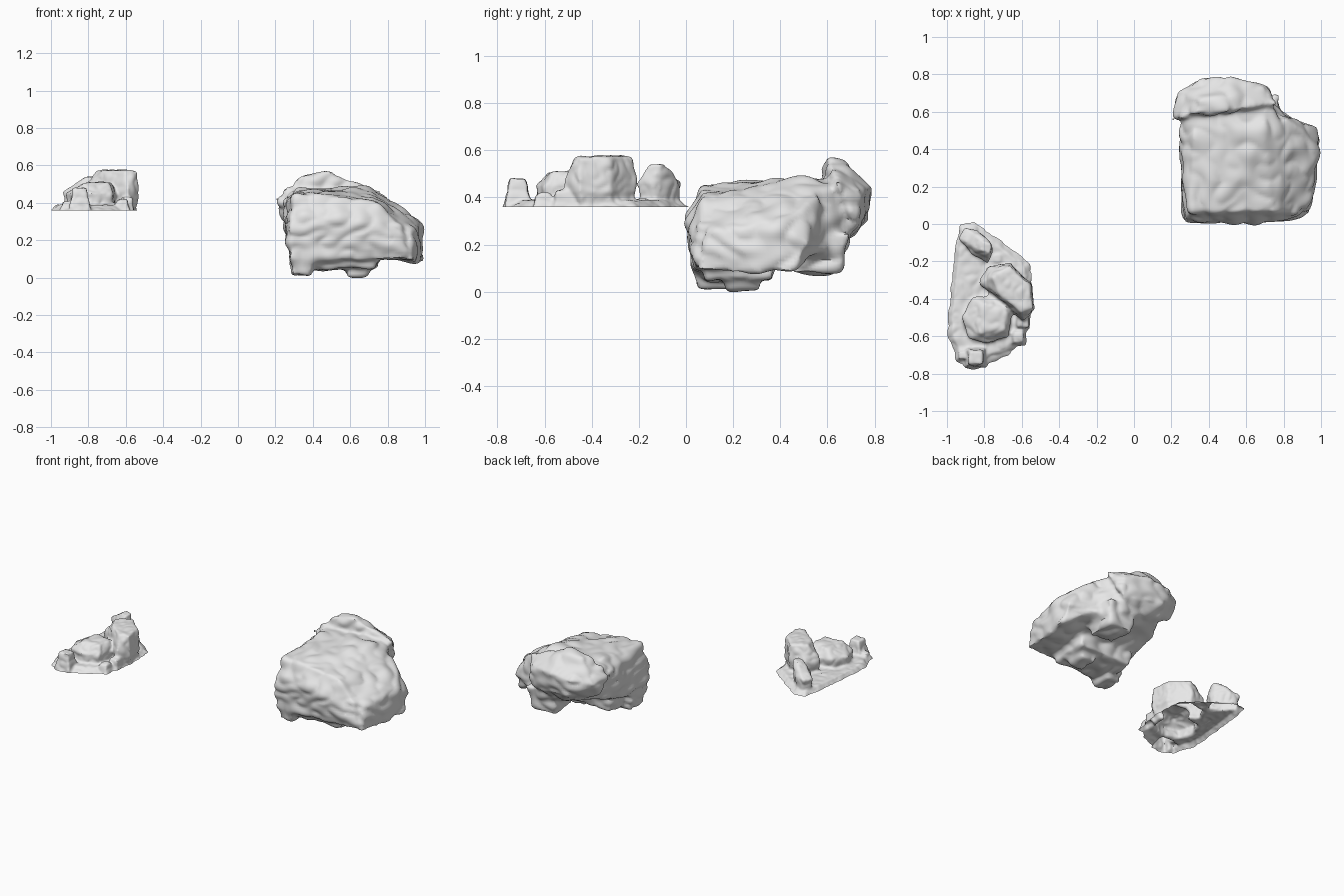
import bpy
import bmesh
from mathutils import Vector, noise

cube = bpy.data.objects.get("Cube")
if cube:
    bpy.data.objects.remove(cube)

GREY = (0.8, 0.8, 0.8, 1.0)
stone = bpy.data.materials.new("stone grey")
stone.use_nodes = True
stone.diffuse_color = GREY
stone.node_tree.nodes["Principled BSDF"].inputs["Base Color"].default_value = GREY


def block(low, high, bottom=1.0, top=1.0):
    """Corner points of a box whose bottom or top end may be narrowed."""
    low, high = Vector(low), Vector(high)
    corners = [(low.x, low.y), (high.x, low.y), (high.x, high.y), (low.x, high.y)]
    return prism(corners, low.z, high.z, bottom, top)


def prism(outline, low, high, bottom=1.0, top=1.0):
    """Points of an outline at two heights, narrowed towards its middle."""
    cx = sum(p[0] for p in outline) / len(outline)
    cy = sum(p[1] for p in outline) / len(outline)
    return [(cx + (x - cx) * taper, cy + (y - cy) * taper, z)
            for z, taper in ((low, bottom), (high, top)) for x, y in outline]


def weathering(point, scale, strata):
    """Broad swells plus creased layers."""
    q = Vector((point.x, point.y, point.z * strata)) * scale
    return 0.5 * noise.noise(q) + abs(noise.noise(q * 1.7)) - 0.25


def rock(name, chunks, voxel, softness, lump, scale, strata=1.0, floor=None):
    """Fuse convex chunks into one stone and weather its surface."""
    bm = bmesh.new()
    for points in chunks:
        verts = [bm.verts.new(p) for p in points]
        hull = bmesh.ops.convex_hull(bm, input=verts)
        loose = set(hull["geom_interior"]) | set(hull["geom_unused"])
        bmesh.ops.delete(bm, geom=[v for v in loose if isinstance(v, bmesh.types.BMVert)],
                         context="VERTS")
    bmesh.ops.recalc_face_normals(bm, faces=bm.faces)
    mesh = bpy.data.meshes.new(name)
    bm.to_mesh(mesh)
    bm.free()
    obj = bpy.data.objects.new(name, mesh)
    bpy.context.collection.objects.link(obj)
    fuse = obj.modifiers.new("fuse", "REMESH")
    fuse.mode = "VOXEL"
    fuse.voxel_size = voxel
    graph = bpy.context.evaluated_depsgraph_get()
    obj.data = bpy.data.meshes.new_from_object(obj.evaluated_get(graph))
    obj.modifiers.clear()

    # round the edges, then push the surface in and out
    bm = bmesh.new()
    bm.from_mesh(obj.data)
    for _ in range(softness):
        bmesh.ops.smooth_vert(bm, verts=bm.verts, factor=0.5,
                              use_axis_x=True, use_axis_y=True, use_axis_z=True)
    bm.normal_update()
    moves = [v.normal * weathering(v.co, scale, strata) * lump for v in bm.verts]
    for v, move in zip(bm.verts, moves):
        v.co += move

    # open, flat underside
    if floor is not None:
        bmesh.ops.bisect_plane(bm, geom=bm.verts[:] + bm.edges[:] + bm.faces[:],
                               plane_co=(0, 0, floor), plane_no=(0, 0, 1),
                               clear_inner=True)
    bm.to_mesh(obj.data)
    bm.free()
    obj.data.materials.clear()
    obj.data.materials.append(stone)
    bpy.ops.object.select_all(action="DESELECT")
    obj.select_set(True)
    bpy.context.view_layer.objects.active = obj
    bpy.ops.object.shade_smooth_by_angle(angle=0.8)


# large boulder: main mass, side shoulder, raised back and stubby feet
main_mass = [
    (.3, .07, .44), (.45, .06, .45), (.74, .07, .41), (.28, .03, .08),
    (.27, .01, .28), (.55, .0, .3), (.75, .015, .28), (.88, .05, .27),
    (.91, .04, .1), (.25, .5, .42), (.32, .5, .48), (.7, .5, .485),
    (.27, .5, .2), (.88, .5, .15), (.84, .45, .4), (.3, .7, .44),
    (.7, .68, .45), (.36, .7, .26), (.68, .69, .18), (.24, .32, .3)]
shoulder = [
    (.99, .36, .29), (.985, .52, .2), (.985, .45, .09), (.93, .3, .33),
    (.935, .04, .09), (.9, .5, .36), (.8, .6, .17), (.8, .57, .42),
    (.75, .2, .39), (.75, .2, .1), (.93, .07, .24), (.96, .26, .08)]
raised_back = [
    (.21, .56, .42), (.22, .71, .4), (.33, .59, .545), (.49, .6, .57),
    (.57, .61, .535), (.35, .66, .55), (.5, .68, .555), (.36, .785, .42),
    (.5, .79, .44), (.7, .745, .43), (.77, .64, .46), (.71, .73, .27),
    (.4, .77, .3), (.23, .63, .3), (.5, .6, .18)]
feet = [
    block((.275, .03, .01), (.4, .22, .16), bottom=.85),
    block((.32, .06, .045), (.76, .38, .16), bottom=.9),
    block((.56, .14, .005), (.72, .34, .15), bottom=.7),
    block((.54, .42, .08), (.78, .69, .25), bottom=.75)]
rock("large_boulder", [main_mass, shoulder, raised_back] + feet,
     voxel=.014, softness=3, lump=.026, scale=5, strata=1.6)

# rock cluster: thin ground patch carrying several standing stones
patch = [(-.96, -.1), (-.93, .02), (-.86, .03), (-.77, -.03), (-.54, -.2),
         (-.53, -.42), (-.57, -.61), (-.67, -.72), (-.85, -.785), (-.95, -.745),
         (-1, -.62), (-1, -.48), (-.96, -.25)]
tall = [(-.83, -.32), (-.78, -.23), (-.66, -.21), (-.55, -.32),
        (-.53, -.45), (-.59, -.52), (-.73, -.4)]
tall_top = [(-.76, -.28), (-.66, -.23), (-.555, -.33), (-.54, -.45), (-.6, -.47), (-.72, -.38)]
rounded = [(-.92, -.5), (-.87, -.4), (-.74, -.37), (-.65, -.47),
           (-.67, -.6), (-.78, -.64), (-.89, -.61)]
rounded_top = [(-.82, -.58), (-.69, -.56), (-.68, -.46), (-.8, -.43)]
leaning = [(-.94, -.08), (-.9, -.02), (-.84, -.03), (-.75, -.14), (-.78, -.21), (-.87, -.16)]
peak = [(-.81, -.09), (-.76, -.11), (-.77, -.16), (-.82, -.14)]
cluster = [
    prism(patch, .35, .388, top=.84),
    prism(tall, .42, .47) + prism(tall_top, .47, .575),
    prism(tall, .33, .45, bottom=.85),
    prism(rounded, .33, .45, bottom=.92) + prism(rounded_top, .45, .51),
    prism(leaning, .33, .46, bottom=.75) + prism(peak, .45, .54),
    block((-.91, -.775, .33), (-.78, -.65, .48), top=.55),
    block((-.96, -.74, .33), (-.87, -.66, .41), top=.5),
    block((-.67, -.66, .33), (-.57, -.55, .42), top=.5),
    block((-.64, -.57, .33), (-.55, -.46, .43), top=.6),
    block((-.77, -.23, .33), (-.69, -.14, .4), top=.5)]
rock("rock_cluster", cluster, voxel=.009, softness=3, lump=.01, scale=11, floor=.36)
